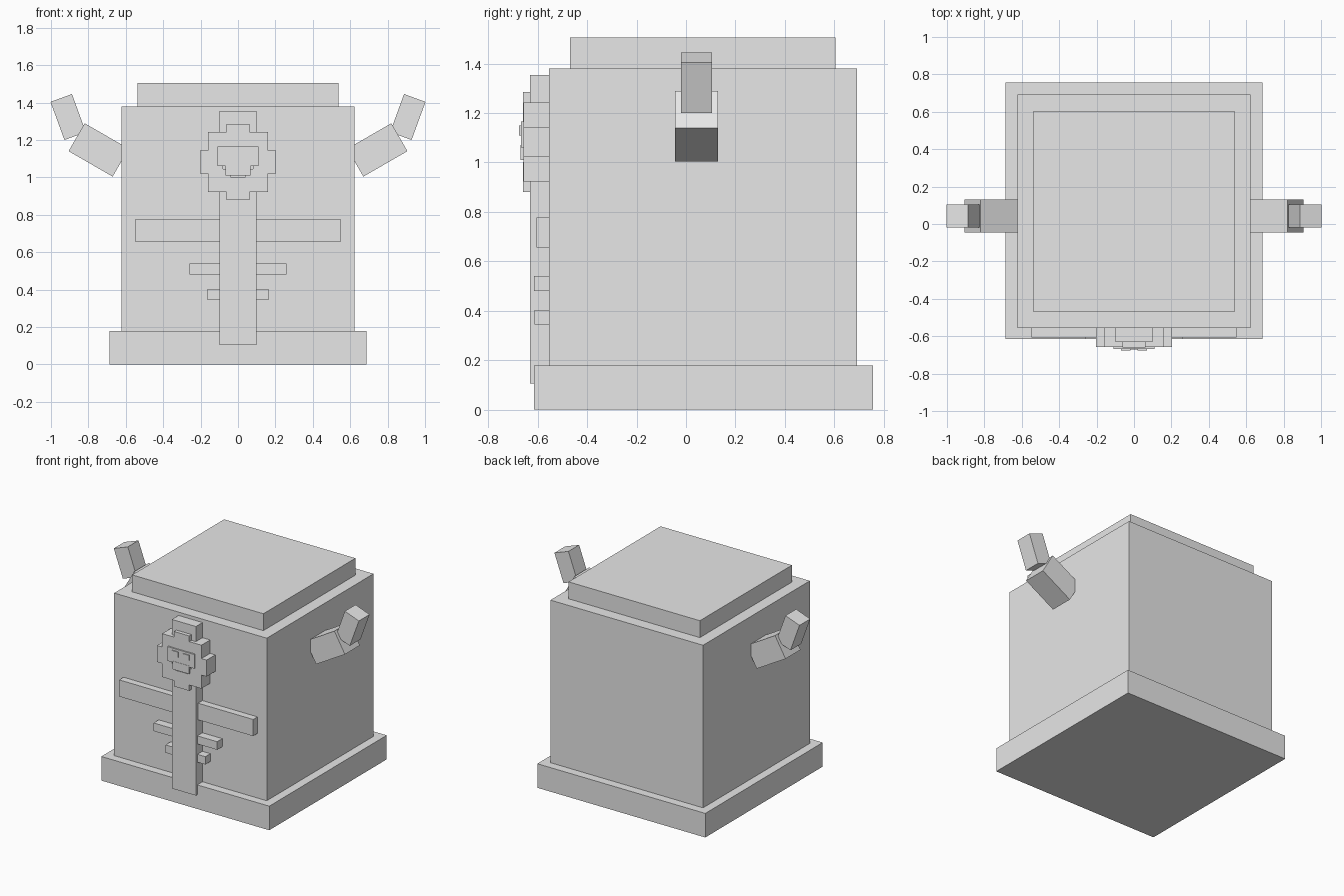
import bpy
import math

if "Cube" in bpy.data.objects:
    bpy.data.objects.remove(bpy.data.objects["Cube"], do_unlink=True)

GREY = (0.8, 0.8, 0.8, 1.0)
stone = bpy.data.materials.new("light_grey")
stone.use_nodes = True
stone.diffuse_color = GREY
stone.node_tree.nodes["Principled BSDF"].inputs["Base Color"].default_value = GREY


def box(name, center, size, tilt=0.0):
    """Flat-faced box, tilted in the front plane by degrees."""
    bpy.ops.mesh.primitive_cube_add(size=1, location=center,
                                    rotation=(0, math.radians(tilt), 0))
    obj = bpy.context.object
    obj.name = name
    obj.scale = size
    obj.data.materials.append(stone)
    return obj


def block(name, x, y, z):
    """Box from its (low, high) limits on each axis."""
    return box(name, [(a + b) / 2 for a, b in (x, y, z)],
               [b - a for a, b in (x, y, z)])


# Main body
block("base", (-0.687, 0.687), (-0.616, 0.756), (0, 0.178))
block("body", (-0.624, 0.624), (-0.555, 0.692), (0.178, 1.38))
block("lid", (-0.537, 0.537), (-0.47, 0.605), (1.38, 1.505))

# Raised stem and cross bars on the front
BACK = -0.555
block("stem", (-0.098, 0.098), (-0.632, BACK), (0.105, 1.355))
for name, half, front, z in (("upper_bar", 0.548, -0.606, (0.655, 0.778)),
                             ("middle_bar", 0.26, -0.615, (0.48, 0.54)),
                             ("lower_bar", 0.163, -0.614, (0.345, 0.403))):
    block(name, (-half, half), (front, BACK), z)

# Ring of eight square petals
PETAL = 0.061
for name, x, z in (("top", 0, 1.225), ("bottom", 0, 0.941)):
    block(name + "_petal", (x - PETAL, x + PETAL), (-0.659, BACK),
          (z - PETAL, z + PETAL))
for side, s in (("left", 1), ("right", -1)):
    for name, x, z in (("upper", 0.1, 1.182), ("side", 0.142, 1.083),
                       ("lower", 0.1, 0.983)):
        block(f"{side}_{name}_petal", (s * x - PETAL, s * x + PETAL),
              (-0.657, BACK), (z - PETAL, z + PETAL))

# Small face in the middle of the petals
block("face_plate", (-0.11, 0.11), (-0.668, -0.6), (1.06, 1.165))
block("mouth", (-0.068, 0.068), (-0.67, -0.6), (1.01, 1.07))
for side, s in (("left", 1), ("right", -1)):
    box(side + "_eye", (s * 0.045, -0.671, 1.13), (0.05, 0.008, 0.04))

# Raised arms
for side, s in (("left", 1), ("right", -1)):
    box(side + "_upper_arm", (s * 0.745, 0.043, 1.147),
        (0.272, 0.175, 0.172), -30 * s)
    box(side + "_forearm", (s * 0.908, 0.043, 1.323),
        (0.122, 0.125, 0.217), 20 * s)
